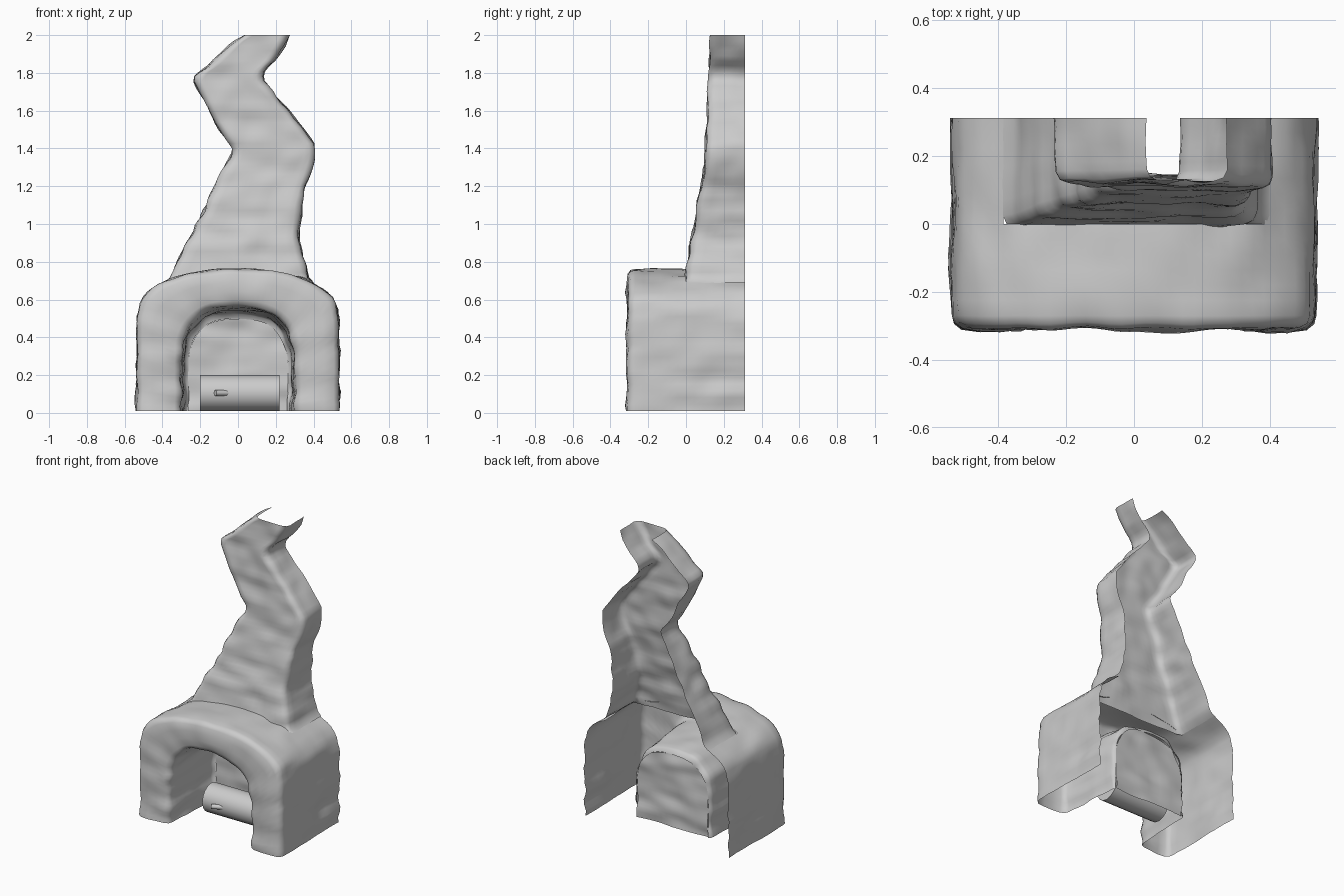
import bpy, bmesh, math
from mathutils import Vector, noise

if "Cube" in bpy.data.objects:
    bpy.data.objects.remove(bpy.data.objects["Cube"])

BACK, FRONT = 0.313, -0.307


def chaikin(pts, n=2):
    for _ in range(n):
        out = [pts[0]]
        for a, b in zip(pts, pts[1:]):
            out += [a.lerp(b, 0.25), a.lerp(b, 0.75)]
        pts = out + [pts[-1]]
    return pts


def resample(pts, n):
    d = [0]
    for a, b in zip(pts, pts[1:]):
        d.append(d[-1] + (b - a).length)
    out, j = [], 0
    for i in range(n + 1):
        s = d[-1] * i / n
        while j < len(pts) - 2 and d[j + 1] < s:
            j += 1
        out.append(pts[j].lerp(pts[j + 1], (s - d[j]) / (d[j + 1] - d[j])))
    return out


def arch(half, n=64):
    left = [Vector((-x, z)) for x, z in half]
    right = [Vector((x, z)) for x, z in reversed(half)]
    return resample(chaikin(left + right), n)


def interp(table, z):
    for (a, u), (b, v) in zip(table, table[1:]):
        if z <= b:
            return u + (v - u) * (z - a) / (b - a)
    return table[-1][1]


def sheet(name, rows, drop=None, amp=0.014):
    # open grid surface with uneven stone courses pushed along the normals
    bm = bmesh.new()
    g = [[bm.verts.new(p) for p in r] for r in rows]
    for r, s in zip(g, g[1:]):
        for i in range(len(r) - 1):
            bm.faces.new((r[i], r[i + 1], s[i + 1], s[i]))
    if drop:
        bmesh.ops.delete(bm, geom=[f for f in bm.faces if drop(f.calc_center_median())],
                         context='FACES')
    bm.normal_update()
    for v in bm.verts:
        c, n = v.co.copy(), v.normal.copy()
        k = noise.noise(Vector((c.x * 4, c.y * 4, c.z * 14))) + \
            0.6 * noise.noise(Vector((c.x * 10 + 7, c.y * 10, c.z * 10)))
        p = c + n * k * amp
        p.y = c.y if c.y > BACK - 0.001 else min(p.y, BACK)
        p.z = c.z if c.z < 0.012 or c.z > 1.995 else p.z
        v.co = p
    me = bpy.data.meshes.new(name)
    bm.to_mesh(me)
    bm.free()
    bpy.context.collection.objects.link(bpy.data.objects.new(name, me))
    me.shade_smooth()


# Stone surround: outer arch swept forward, over the front rim, into the niche
outer = arch([(0.535, 0.01), (0.535, 0.3), (0.535, 0.56), (0.47, 0.65), (0.34, 0.715), (0.15, 0.757)])
inner = arch([(0.30, 0.01), (0.30, 0.2), (0.30, 0.36), (0.25, 0.48), (0.14, 0.565)])
stations = [(0, BACK * (1 - i / 7)) for i in range(8)]
stations += [(0, -0.045 * i) for i in range(1, 7)]
stations += [(0.03, -0.292), (0.12, FRONT), (0.35, FRONT - .005), (0.6, FRONT - .005),
             (0.85, FRONT), (0.96, -0.295), (1, -0.27)]
rows = [[Vector((p.x, y, p.y)) for p in (a.lerp(b, t) for a, b in zip(outer, inner))]
        for t, y in stations]
niche = [(1 - 0.06 * i / 9, -0.27 + 0.385 * i / 9) for i in range(1, 10)]
niche += [(0.925, 0.132), (0.88, 0.14)]
for k, y in niche:
    rows.append([Vector((p.x * k, y, max(0.01, p.y * k))) for p in inner])
sheet("stone_surround", rows,
      lambda c: c.y > 0 and abs(c.x - 0.005) < 0.375 and c.z > 0.6)

# Niche back wall: ladder of strips between the two sides of the niche arch
rim = rows[-1]
wall = [[rim[i].lerp(rim[-1 - i], j / 12) for j in range(13)] for i in range(len(rim) // 2)]
sheet("niche_back_wall", wall)

# Crooked hood and chimney: U-shaped sections, open at back and top
LEFT = [(0.69, -0.385), (0.72, -0.36), (0.8, -0.32), (0.9, -0.27), (1.07, -0.18), (1.25, -0.10),
        (1.36, -0.035), (1.41, -0.03), (1.54, -0.125), (1.72, -0.215), (1.77, -0.235),
        (1.8, -0.22), (1.84, -0.155), (1.9, -0.09), (1.97, -0.02), (2.0, 0.035)]
RIGHT = [(0.69, 0.4), (0.72, 0.375), (0.78, 0.355), (0.92, 0.32), (1.1, 0.335), (1.25, 0.38),
         (1.36, 0.415), (1.42, 0.41), (1.47, 0.37), (1.6, 0.27), (1.76, 0.13), (1.8, 0.13),
         (1.87, 0.20), (2.0, 0.275)]
DEPTH = [(0.69, -0.01), (0.76, 0.0), (0.9, 0.03), (1.1, 0.06), (1.25, 0.09), (1.4, 0.105),
         (1.78, 0.12), (2.0, 0.125)]
hood = []
for i in range(49):
    z = 0.69 + 1.31 * i / 48
    l, r, f = interp(LEFT, z), interp(RIGHT, z), interp(DEPTH, z)
    c = 0.035
    u = [(l, BACK), (l, f + c), (l + 0.3 * c, f + 0.3 * c), (l + c, f),
         (r - c, f), (r - 0.3 * c, f + 0.3 * c), (r, f + c), (r, BACK)]
    u = [Vector((x, y, z)) for x, y in u]
    sec = []
    for a, b, n in zip(u, u[1:], (6, 1, 1, 14, 1, 1, 6)):
        sec += [a.lerp(b, j / n) for j in range(n)]
    hood.append(sec + [u[-1]])
sheet("chimney_hood", hood)


# Log with a little twig stub
def rod(name, a, b, r, n):
    a, b = Vector(a), Vector(b)
    bpy.ops.mesh.primitive_cylinder_add(vertices=n, radius=r, depth=(b - a).length,
                                        location=(a + b) / 2)
    ob = bpy.context.object
    ob.name = name
    ob.rotation_euler = (b - a).to_track_quat('Z', 'Y').to_euler()
    bpy.ops.object.shade_smooth_by_angle(angle=math.radians(50))


rod("log", (-0.2, 0.0, 0.105), (0.22, 0.0, 0.105), 0.095, 16)
rod("log_twig", (-0.055, -0.08, 0.105), (-0.12, -0.11, 0.105), 0.016, 8)
